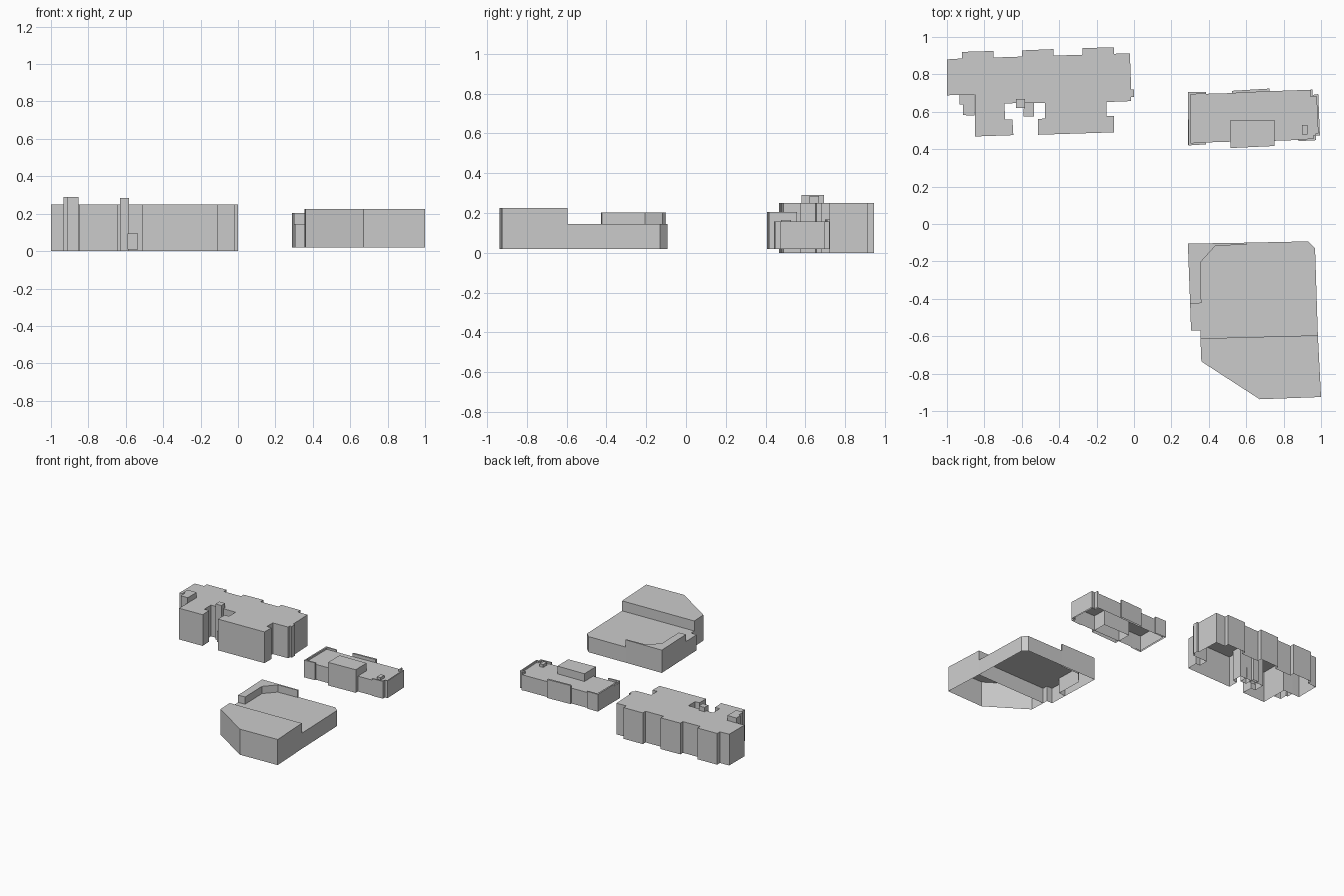
import bpy

def prism(name, pts, z0, z1):
    """Extrude an outline into flat-roofed walls with an open underside."""
    area = sum(a[0] * b[1] - b[0] * a[1] for a, b in zip(pts, pts[1:] + pts[:1]))
    if area < 0:
        pts = pts[::-1]
    n = len(pts)
    verts = [(x, y, z0) for x, y in pts] + [(x, y, z1) for x, y in pts]
    faces = [(i, (i + 1) % n, n + (i + 1) % n, n + i) for i in range(n)]
    faces.append(tuple(range(n, 2 * n)))
    mesh = bpy.data.meshes.new(name)
    mesh.from_pydata(verts, [], faces)
    mesh.update()
    ob = bpy.data.objects.new(name, mesh)
    bpy.context.collection.objects.link(ob)
    return ob

def box(name, x0, x1, y0, y1, z0, z1):
    return prism(name, [(x0, y0), (x1, y0), (x1, y1), (x0, y1)], z0, z1)

# Apartment block with stepped facade
prism("apartment_block", [
    (-1, .88), (-.92, .885), (-.92, .92), (-.75, .925), (-.75, .89), (-.6, .895),
    (-.6, .928), (-.43, .935), (-.43, .9), (-.275, .905), (-.275, .94), (-.108, .945),
    (-.108, .91), (-.022, .912), (-.015, .72), (0, .72), (0, .68), (-.015, .68),
    (-.015, .657), (-.148, .652), (-.148, .577), (-.108, .577), (-.108, .49),
    (-.513, .477), (-.513, .56), (-.475, .565), (-.475, .648), (-.692, .645),
    (-.69, .56), (-.65, .56), (-.645, .475), (-.85, .468), (-.85, .692), (-1, .688)], 0, .25)
# Towers and porch of the apartment block
prism("corner_stair_tower", [
    (-.932, .693), (-.932, .64), (-.915, .64), (-.915, .582), (-.853, .58), (-.853, .693)], 0, .29)
box("entrance_tower", -.632, -.582, .62, .668, 0, .285)
prism("entrance_porch", [
    (-.582, .648), (-.535, .648), (-.535, .575), (-.59, .575), (-.59, .618), (-.582, .62)], .01, .095)

# Small long building
B = .02
prism("long_building", [
    (.29, .705), (.385, .705), (.385, .696), (.53, .7), (.725, .71), (.955, .718),
    (.955, .69), (.985, .695), (.992, .475), (.97, .475), (.97, .452), (.755, .445),
    (.515, .44), (.385, .436), (.385, .43), (.29, .422)], B, .143)
prism("raised_hall", [(.513, .553), (.75, .557), (.752, .417), (.515, .406)], B, .205)
# Parapets and roof vent
prism("left_parapet", [
    (.288, .706), (.385, .706), (.385, .695), (.302, .693), (.302, .434), (.385, .436),
    (.385, .426), (.292, .42)], B, .158)
prism("back_parapet", [(.525, .712), (.725, .724), (.725, .708), (.525, .698)], B, .168)
prism("right_parapet", [
    (.955, .72), (.955, .69), (.985, .695), (.994, .474), (.97, .474), (.97, .484),
    (.984, .485), (.975, .683), (.945, .68), (.945, .72)], B, .158)
prism("front_parapet", [(.88, .443), (.972, .448), (.972, .475), (.96, .475), (.96, .457), (.88, .454)], B, .158)
box("roof_vent", .897, .927, .478, .528, .143, .165)

# Large hall: low wing, tall wing, corner rim
prism("low_wing", [
    (.605, -.11), (.605, -.1), (.93, -.093), (.968, -.13), (.983, -.595), (.355, -.612),
    (.355, -.57), (.305, -.57), (.3, -.427), (.36, -.423), (.355, -.205), (.435, -.117)], B, .145)
prism("tall_wing", [
    (.355, -.612), (.983, -.595), (1, -.925), (.672, -.937), (.36, -.735)], B, .225)
prism("corner_rim", [
    (.288, -.105), (.605, -.1), (.605, -.11), (.435, -.117), (.355, -.205), (.36, -.423),
    (.3, -.427)], B, .203)
